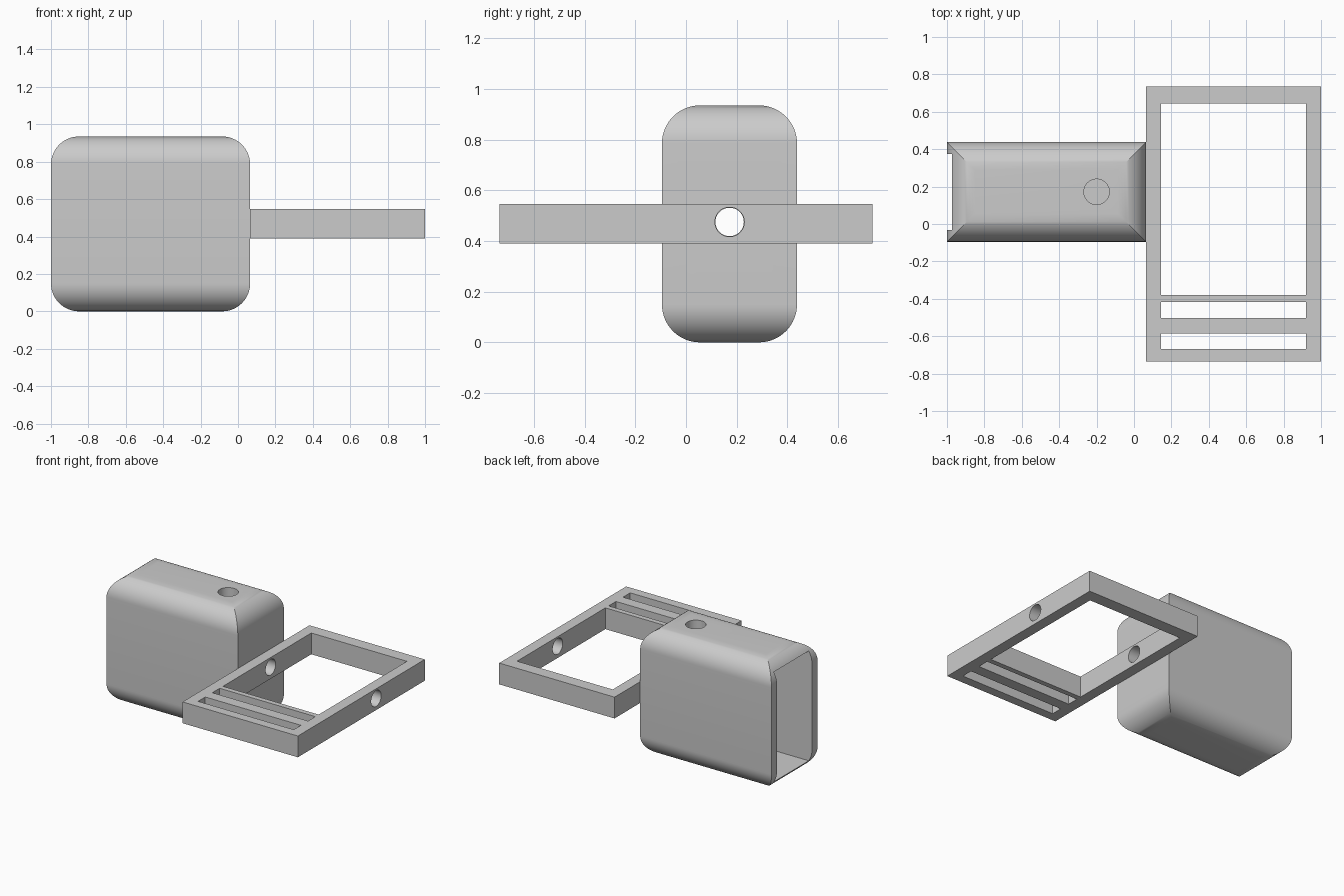
import bpy, bmesh, math
from mathutils import Matrix, Vector

default = bpy.data.objects.get("Cube")
if default:
    bpy.data.objects.remove(default, do_unlink=True)

grey = bpy.data.materials.new("light grey")
grey.use_nodes = True
colour = (0.6, 0.6, 0.6, 1)
grey.diffuse_color = colour
grey.node_tree.nodes["Principled BSDF"].inputs["Base Color"].default_value = colour


def make_object(name, bm):
    bmesh.ops.recalc_face_normals(bm, faces=bm.faces)
    mesh = bpy.data.meshes.new(name)
    bm.to_mesh(mesh)
    bm.free()
    mesh.materials.append(grey)
    obj = bpy.data.objects.new(name, mesh)
    bpy.context.collection.objects.link(obj)
    return obj


def box(name, low, high):
    low, high = Vector(low), Vector(high)
    bm = bmesh.new()
    size = Matrix.Diagonal((high - low).to_4d())
    bmesh.ops.create_cube(bm, size=1, matrix=Matrix.Translation((low + high) / 2) @ size)
    return make_object(name, bm)


def cylinder(name, centre, radius, depth, along_x=False):
    bm = bmesh.new()
    turn = Matrix.Rotation(math.pi / 2 if along_x else 0, 4, "Y")
    bmesh.ops.create_cone(bm, cap_ends=True, segments=48, radius1=radius, radius2=radius,
                          depth=depth, matrix=Matrix.Translation(centre) @ turn)
    return make_object(name, bm)


def rounded_block(name, low, high, r, steps=16):
    """Box with rounded top and bottom rims, mitred at its upright edges."""
    arc = [math.pi / 2 * i / steps for i in range(steps + 1)]
    layers = [(r * (1 - math.sin(a)), low[2] + r * (1 - math.cos(a))) for a in arc]
    layers += [(inset, low[2] + high[2] - z) for inset, z in reversed(layers)]
    bm = bmesh.new()
    rings = []
    for inset, z in layers:
        x0, x1 = low[0] + inset, high[0] - inset
        y0, y1 = low[1] + inset, high[1] - inset
        rings.append([bm.verts.new((x, y, z))
                      for x, y in ((x0, y0), (x1, y0), (x1, y1), (x0, y1))])
    for a, b in zip(rings, rings[1:]):
        for i in range(4):
            j = (i + 1) % 4
            bm.faces.new((a[i], a[j], b[j], b[i]))
    bm.faces.new(rings[0])
    bm.faces.new(rings[-1])
    return make_object(name, bm)


def cut(target, cutters):
    bpy.context.view_layer.objects.active = target
    for cutter in cutters:
        cutter.hide_render = True
        mod = target.modifiers.new("cut", "BOOLEAN")
        mod.operation = "DIFFERENCE"
        mod.solver = "EXACT"
        mod.object = cutter
        bpy.ops.object.modifier_apply(modifier=mod.name)
        bpy.data.objects.remove(cutter, do_unlink=True)
    bpy.ops.object.select_all(action="DESELECT")
    target.select_set(True)
    bpy.ops.object.shade_smooth_by_angle(angle=math.radians(25))


# Hollow housing, open on one end, with a hole in the top and in the end wall
mid_y, hole_z = 0.172, 0.475
housing = rounded_block("housing", (-1, -0.095, 0), (0.065, 0.438, 0.935), 0.15)
cut(housing, [
    box("cavity", (-1.2, -0.031, 0.065), (0, 0.374, 0.87)),
    cylinder("top_hole", (-0.2, mid_y, 0.9), 0.068, 0.2),
    cylinder("end_hole", (0.03, mid_y, hole_z), 0.056, 0.2, along_x=True),
])

# Flat frame with one large window, two slots and a cross hole
frame = box("frame", (0.065, -0.735, 0.39), (1, 0.735, 0.546))
openings = [(-0.38, 0.643), (-0.503, -0.418), (-0.668, -0.585)]
cutters = [box("opening", (0.144, y0, 0.2), (0.92, y1, 0.7)) for y0, y1 in openings]
cutters.append(cylinder("cross_hole", (0.53, mid_y, hole_z), 0.058, 1.2, along_x=True))
cut(frame, cutters)
